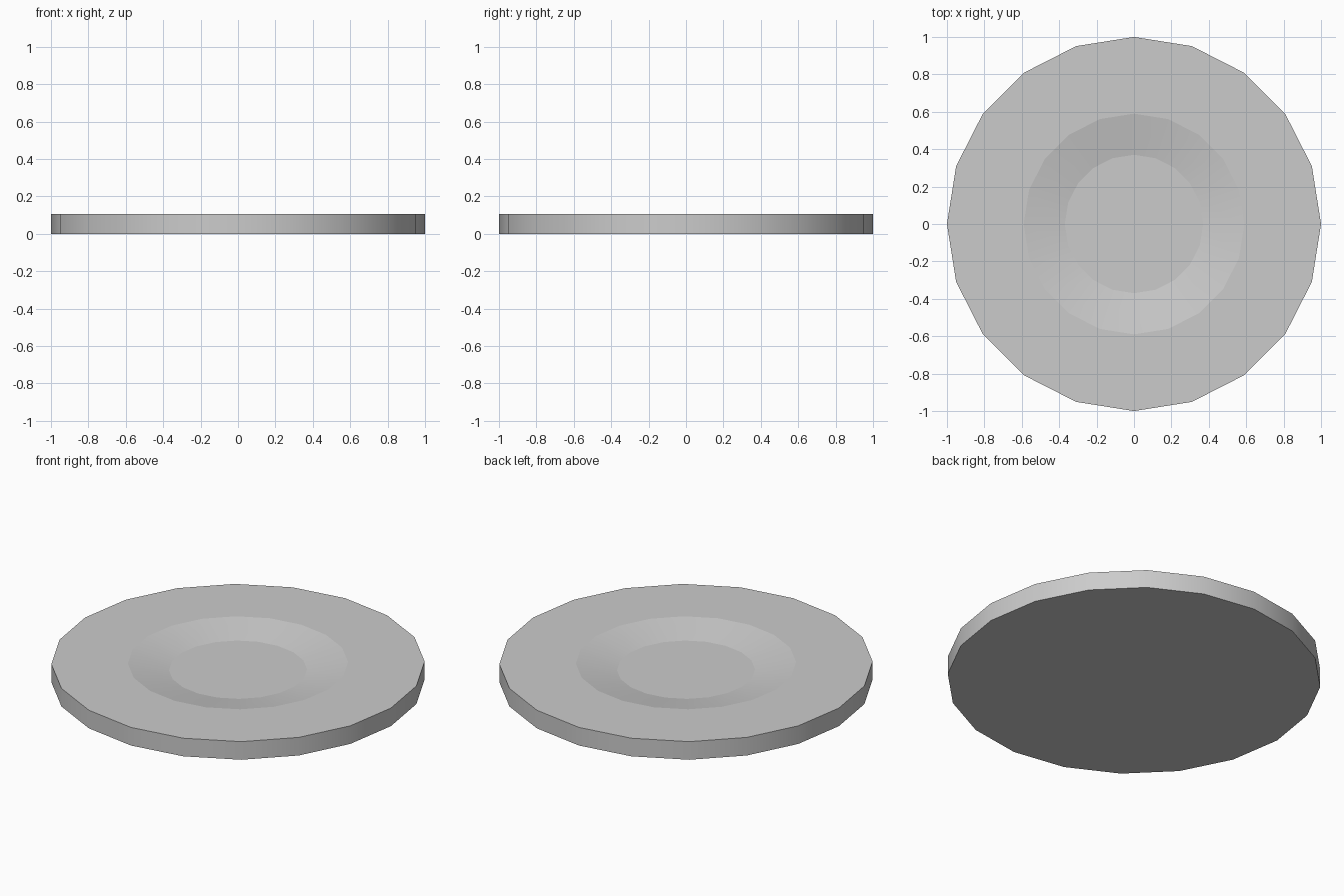
import bpy, bmesh, math

if "Cube" in bpy.data.objects:
    bpy.data.objects.remove(bpy.data.objects["Cube"])

SIDES = 20
# (radius, height) from the underside rim to the dished floor
PROFILE = [(1.0, 0.0), (1.0, 0.107), (0.59, 0.107), (0.37, 0.066)]

bm = bmesh.new()
rings = []
for r, z in PROFILE:
    rings.append([bm.verts.new((r * math.cos(2 * math.pi * i / SIDES),
                                r * math.sin(2 * math.pi * i / SIDES), z))
                  for i in range(SIDES)])

# Rim wall, flat border and sloped dish
for low, high in zip(rings, rings[1:]):
    for i in range(SIDES):
        j = (i + 1) % SIDES
        bm.faces.new((low[i], low[j], high[j], high[i]))

# Underside and dish floor
bm.faces.new(rings[0][::-1])
bm.faces.new(rings[-1])

# Smooth around the disc, crisp at every ring
for f in bm.faces:
    f.smooth = True
for ring in rings:
    for i in range(SIDES):
        bm.edges.get((ring[i], ring[(i + 1) % SIDES])).smooth = False

mesh = bpy.data.meshes.new("dished_plate")
bm.to_mesh(mesh)
bm.free()
plate = bpy.data.objects.new("dished_plate", mesh)
bpy.context.collection.objects.link(plate)
